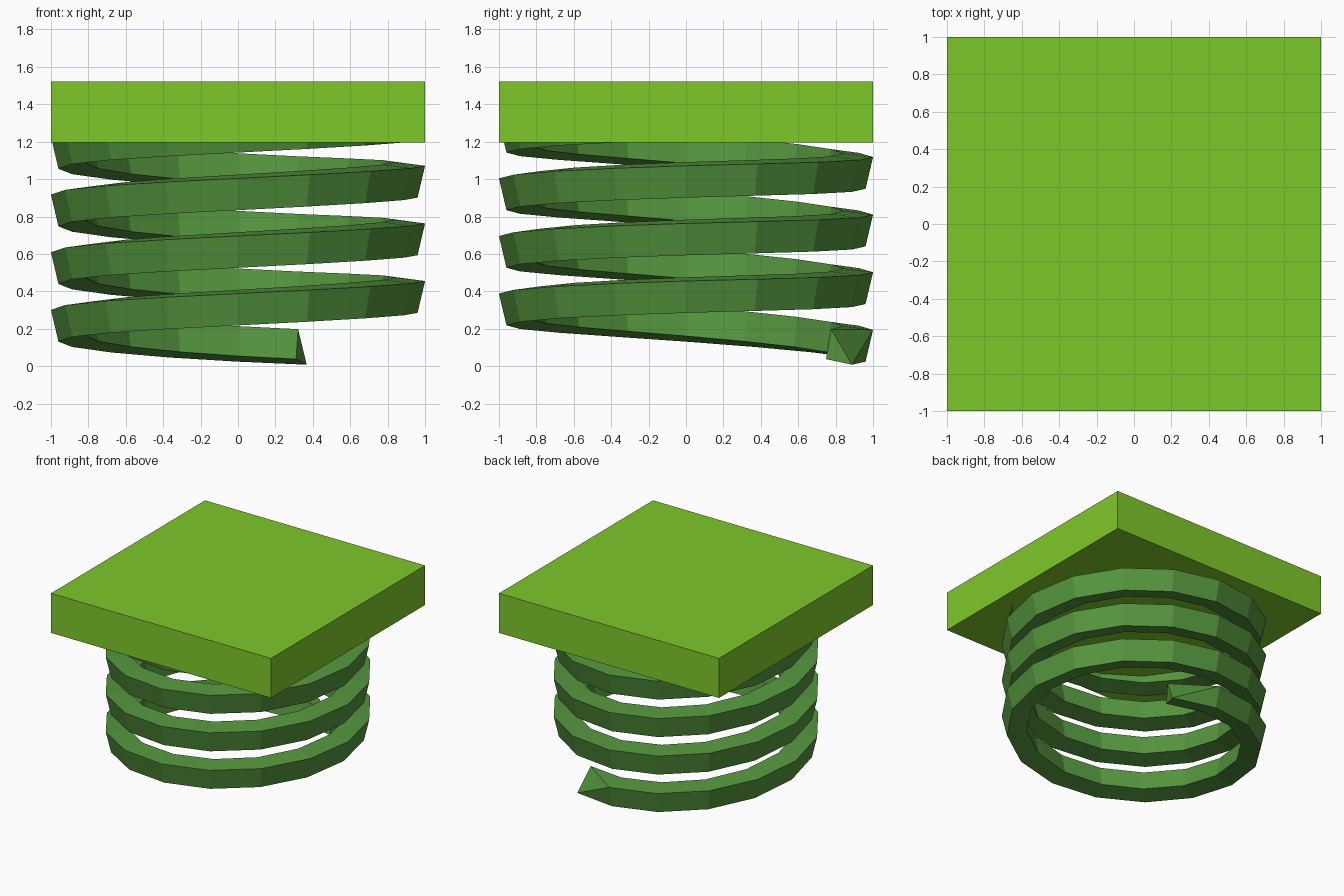
import bpy, bmesh
from math import sin, cos, radians

if "Cube" in bpy.data.objects:
    bpy.data.objects.remove(bpy.data.objects["Cube"])


def material(name, color):
    m = bpy.data.materials.new(name)
    m.diffuse_color = (*color, 1)
    m.use_nodes = True
    m.node_tree.nodes["Principled BSDF"].inputs["Base Color"].default_value = m.diffuse_color
    return m


def add_object(name, bm, mat):
    bmesh.ops.recalc_face_normals(bm, faces=bm.faces)
    me = bpy.data.meshes.new(name)
    bm.to_mesh(me)
    bm.free()
    me.materials.append(mat)
    ob = bpy.data.objects.new(name, me)
    bpy.context.collection.objects.link(ob)
    return ob


# Top plate
bm = bmesh.new()
bmesh.ops.create_cube(bm, size=1)
bmesh.ops.scale(bm, vec=(2, 2, 0.325), verts=bm.verts)
bmesh.ops.translate(bm, vec=(0, 0, 1.3585), verts=bm.verts)
add_object("top_plate", bm, material("light_green", (0.21, 0.58, 0.023)))

# Coil spring: leaning four-sided section swept up a slightly tilted helix
SIDES, TURNS, PITCH = 16, 4, 0.308
SECTION = [(1.0, 0.0), (0.96, -0.17), (0.81, -0.14), (0.84, 0.02)]  # radius, height
bm = bmesh.new()
rings = []
for i in range(SIDES * TURNS + 1):
    deg = 67.5 + 360 / SIDES * i
    a = radians(deg)
    z = 0.219 + PITCH * (deg - 90) / 360 - 0.02 * sin(a) + 0.005 * cos(2 * a)
    rings.append([bm.verts.new((r * cos(a), r * sin(a), z + h)) for r, h in SECTION])

# Chamfered lower tip: the first outer top corner collapses onto the next one
bm.verts.remove(rings[0][0])
rings[0][0] = rings[1][0]

for lo, hi in zip(rings, rings[1:]):
    for j in range(4):
        k = (j + 1) % 4
        corners = list(dict.fromkeys((lo[j], lo[k], hi[k], hi[j])))
        bm.faces.new(corners)
bm.faces.new((rings[0][0], rings[0][1], rings[0][3]))
bm.faces.new((rings[0][1], rings[0][2], rings[0][3]))
bm.faces.new(rings[-1])
add_object("spring", bm, material("dark_green", (0.09, 0.30, 0.048)))
